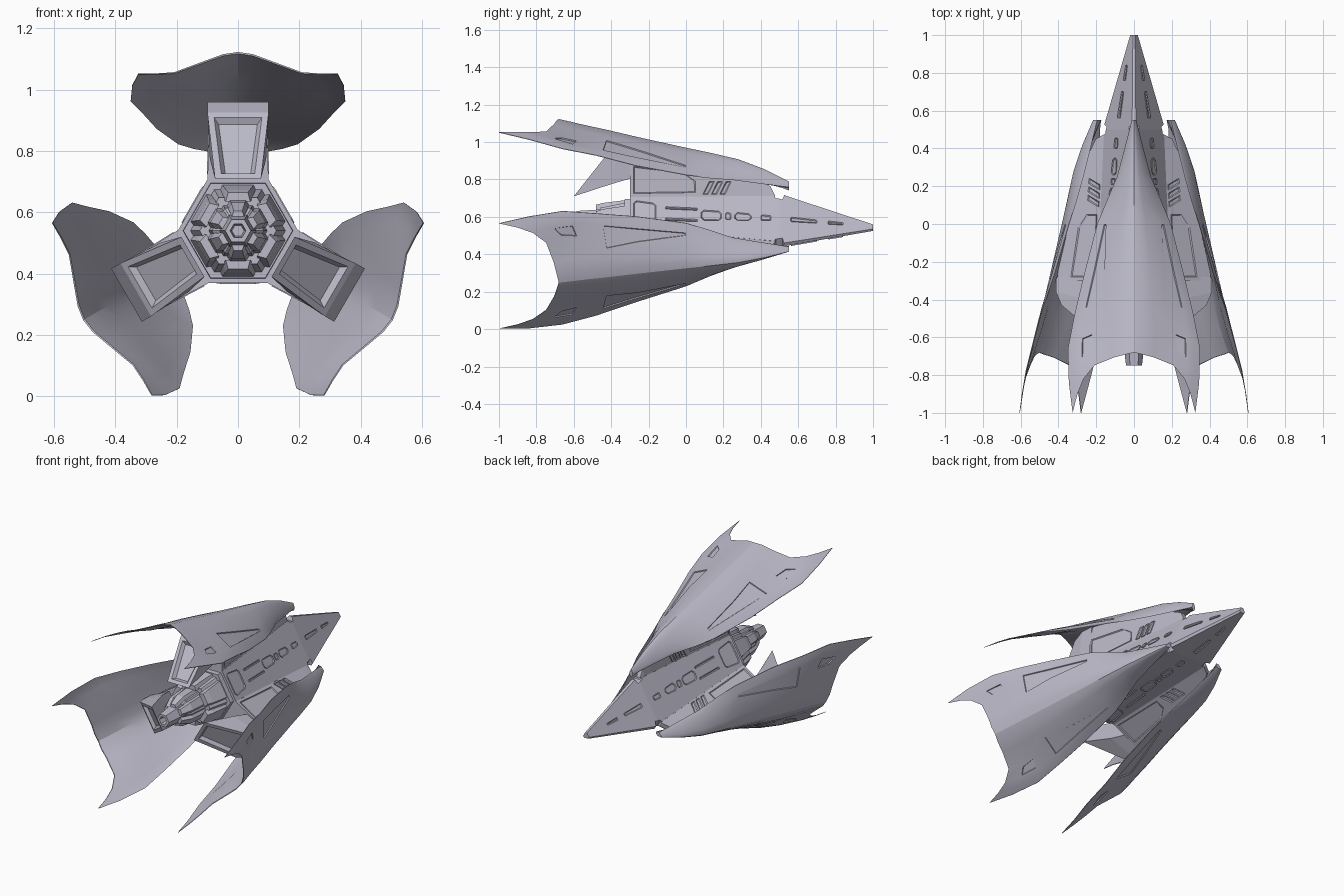
import bpy, bmesh, math
from mathutils import Matrix, Vector

if "Cube" in bpy.data.objects:
    bpy.data.objects.remove(bpy.data.objects["Cube"])

AXIS_Z = 0.54
mat = bpy.data.materials.new("pale lavender grey")
mat.use_nodes = True
colour = (0.50, 0.49, 0.58, 1)
mat.diffuse_color = colour
mat.node_tree.nodes["Principled BSDF"].inputs["Base Color"].default_value = colour


def finish(bm, name, turn=0, smooth=0):
    """Turn a bmesh into an object, rotated about the long axis."""
    me = bpy.data.meshes.new(name)
    bm.to_mesh(me)
    bm.free()
    me.materials.append(mat)
    ob = bpy.data.objects.new(name, me)
    bpy.context.collection.objects.link(ob)
    ob.matrix_world = Matrix.Translation((0, 0, AXIS_Z)) @ Matrix.Rotation(math.radians(turn), 4, 'Y')
    if smooth:
        bpy.ops.object.select_all(action='DESELECT')
        ob.select_set(True)
        bpy.context.view_layer.objects.active = ob
        bpy.ops.object.shade_smooth_by_angle(angle=math.radians(smooth))


def interp(table, y):
    """Linear lookup in (y, value) pairs sorted by rising y."""
    for (a, va), (b, vb) in zip(table, table[1:]):
        if y <= b:
            return va + (vb - va) * (y - a) / (b - a)
    return table[-1][1]


def loft(bm, rings):
    rows = [[bm.verts.new(p) for p in ring] for ring in rings]
    n = len(rows[0])
    for a, b in zip(rows, rows[1:]):
        for i in range(n):
            bm.faces.new((a[i], a[(i + 1) % n], b[(i + 1) % n], b[i]))
    bm.faces.new(rows[0])
    bm.faces.new(rows[-1])
    bmesh.ops.recalc_face_normals(bm, faces=bm.faces)


def plate(bm, pts, out, rise=0.005, rim=0.006):
    """Thin framed plate with a sunken middle."""
    base = [Vector(p) for p in pts]
    f = bm.faces.new([bm.verts.new(p) for p in base])
    f.normal_update()
    if f.normal.dot(Vector(out)) < 0:
        f.normal_flip()
    n = f.normal.copy()
    top = bmesh.ops.extrude_discrete_faces(bm, faces=[f])["faces"][0]
    edge = list(top.verts)
    bmesh.ops.translate(bm, verts=edge, vec=n * rise)
    low = [bm.verts.new(v.co - n * (rise + 0.004)) for v in edge]
    for i in range(len(edge)):
        j = (i + 1) % len(edge)
        bm.faces.new((low[i], low[j], edge[j], edge[i]))
    bmesh.ops.inset_individual(bm, faces=[top], thickness=rim, depth=-rise * 0.9)


# Wing rows: centre y, edge y, half width, centre height, edge height, panel line
ROWS = [(.55, .55, .012, .25, .222, .6), (.42, .40, .05, .315, .24, .6), (.28, .25, .09, .368, .26, .6),
        (.12, .12, .145, .405, .27, .65), (0, 0, .195, .43, .285, .75), (-.25, -.27, .265, .485, .335, .58),
        (-.42, -.48, .315, .525, .39, .46), (-.55, -.66, .35, .553, .425, .6),
        (-.63, -.84, .345, .572, .475, .64), (-.68, -1.0, .325, .583, .513, .64)]


def wing(turn):
    bm = bmesh.new()
    grid, under = [], []
    for i, (yc, ye, xe, rc, re, line) in enumerate(ROWS):
        half = [0, .15, .32, line, .82, .92, 1]
        thick = 0.045 * min(1, (len(ROWS) - 1 - i) / 4 + .06)
        flare = max(0, (i - 5) / 4)
        tops, lows = [], []
        for u in [-h for h in half[:0:-1]] + half:
            a = abs(u)
            y = yc + (ye - yc) * (.25 * a + .75 * a ** 6)
            e = min(1, a / .75)
            drop = (1 - flare) * a ** 1.55 + flare * e * e * (3 - 2 * e)
            r = rc + (re - rc) * drop
            tops.append(bm.verts.new((xe * u, y, r)))
            lows.append(bm.verts.new((xe * u, y, r - thick * (1 - a * a) - .003)))
        grid.append(tops)
        under.append(lows)
    panels, cells = {}, len(grid[0]) - 1
    for i in range(len(ROWS) - 1):
        for j in range(cells):
            f = bm.faces.new((grid[i][j], grid[i][j + 1], grid[i + 1][j + 1], grid[i + 1][j]))
            bm.faces.new((under[i][j], under[i + 1][j], under[i + 1][j + 1], under[i][j + 1]))
            if j in (2, cells - 3) and i in (4, 5, 7):
                panels.setdefault((j, i == 7), []).append(f)
        for j in (0, cells):
            bm.faces.new((grid[i][j], under[i][j], under[i + 1][j], grid[i + 1][j]))
    for i in (0, -1):
        for j in range(cells):
            bm.faces.new((grid[i][j], grid[i][j + 1], under[i][j + 1], under[i][j]))
    bmesh.ops.recalc_face_normals(bm, faces=bm.faces)
    # Sunken panels on each half
    for (j, small), faces in panels.items():
        bmesh.ops.inset_region(bm, faces=faces, thickness=.018 if small else .004)
        bmesh.ops.inset_region(bm, faces=faces, thickness=.003, depth=-.006)
    finish(bm, "wing", turn, 20)


# Hull: triangular nose with trimmed corners, widening to a regular hexagon.
# (y, side distance) and (y, half width of the trimmed corner)
SIDE = [(-.3, .17), (.5, .101), (1, .015)]
CORNER = [(-.3, .1), (.47, .02), (.48, .026), (.515, .026), (.525, .01), (1, .006)]


def hull_ring(y):
    a, w = interp(SIDE, y), interp(CORNER, y)
    r = 2 * a - math.sqrt(3) * w
    return [Matrix.Rotation(math.radians(t), 3, 'Y') @ Vector((s * w, y, r))
            for t in (0, 120, 240) for s in (-1, 1)]


bm = bmesh.new()
loft(bm, [hull_ring(y) for y in (-.3, .47, .48, .5, .515, .525, 1)])
finish(bm, "hull")

# Pylon: (y, top height), (y, top half width)
P_TOP = [(-.3, .42), (0, .395), (.25, .33), (.4, .25), (.45, .225), (.475, .175)]
P_WID = [(-.3, .09), (0, .06), (.25, .035), (.4, .02), (.45, .015), (.475, .013)]
BASE_R = .16


def pylon_side(y, r, s):
    k = (r - BASE_R) / (interp(P_TOP, y) - BASE_R)
    b = interp(CORNER, y)
    return (s * (b + (interp(P_WID, y) - b) * k), y, r)


def pylon(turn):
    bm = bmesh.new()
    loft(bm, [[pylon_side(y, BASE_R, -1), pylon_side(y, BASE_R, 1),
               pylon_side(y, top, 1), pylon_side(y, top, -1)] for y, top in P_TOP])
    finish(bm, "pylon", turn)
    # Side panel and slanted vents
    bm = bmesh.new()
    for s in (-1, 1):
        shapes = [[(-.28, .185), (.05, .19), (.05, .25), (-.02, .30), (-.28, .33)]]
        shapes += [[(y, .18), (y + .028, .18), (y + .062, .25), (y + .034, .25)] for y in (.09, .135, .18)]
        for shape in shapes:
            plate(bm, [pylon_side(y, r, s) for y, r in shape], (s, 0, 0), .005, .007)
    finish(bm, "pylon_panels", turn)


def thruster(turn):
    # Slanted exhaust block behind the pylon
    bm = bmesh.new()
    loft(bm, [[(-.085, -.28, .27), (.085, -.28, .27), (.095, -.28, .42), (-.095, -.28, .42)],
              [(-.092, -.4, .235), (.092, -.4, .235), (.1, -.36, .42), (-.1, -.36, .42)],
              [(-.075, -.6, .17), (.075, -.6, .17), (.1, -.43, .385), (-.1, -.43, .385)]])
    back = [f for f in bm.faces if f.normal.y < -.6 and f.calc_center_median().y < -.48]
    bmesh.ops.inset_region(bm, faces=back, thickness=.03)
    bmesh.ops.inset_region(bm, faces=back, thickness=.02, depth=-.02)
    finish(bm, "thruster", turn)


def hexagon(y, r):
    return [(r * math.cos(math.radians(a)), y, r * math.sin(math.radians(a))) for a in range(0, 360, 60)]


# Stepped engine at the stern
bm = bmesh.new()
loft(bm, [hexagon(y, r) for y, r in
          [(-.29, .18), (-.33, .178), (-.33, .155), (-.46, .125), (-.46, .095), (-.58, .085),
           (-.6, .06), (-.75, .042), (-.75, .026), (-.70, .02)]])
finish(bm, "main_engine")


def hull_face(turn):
    # Windows, machinery housing and frame along an open hull side
    bm = bmesh.new()

    def strip(y0, y1, w0, w1, x=0, cut=.015):
        pts = [(-w0 + cut, y0), (-w0, y0 + cut), (-w1, y1 - cut), (-w1 + cut, y1),
               (w1 - cut, y1), (w1, y1 - cut), (w0, y0 + cut), (w0 - cut, y0)]
        plate(bm, [(x + px, py, interp(SIDE, py)) for px, py in pts], (0, 0, 1), .005, .005)

    strip(.08, .19, .03, .028)
    strip(.21, .24, .02, .02, cut=.006)
    strip(.26, .35, .024, .02)
    strip(.40, .455, .016, .014, cut=.006)
    strip(.56, .70, .013, .009, cut=.004)
    strip(.76, .84, .009, .006, cut=.003)
    for x in (-.035, .035):
        strip(-.11, .06, .006, .006, x, .002)
    strip(-.28, -.16, .07, .06)
    finish(bm, "hull_details", turn)


def petal(turn):
    # Armoured flaps around the engine
    bm = bmesh.new()
    loft(bm, [[(-w, y, r - .03), (w, y, r - .03), (w * .8, y, r), (-w * .8, y, r)]
              for y, w, r in [(-.32, .065, .15), (-.44, .05, .135), (-.48, .04, .125)]])
    loft(bm, [[(-w, y, r - .02), (w, y, r - .02), (w * .7, y, r), (-w * .7, y, r)]
              for y, w, r in [(-.45, .038, .10), (-.58, .032, .092), (-.65, .02, .065)]])
    finish(bm, "engine_flap", turn)


for k in range(3):
    wing(120 * k)
    pylon(120 * k)
    thruster(120 * k)
    hull_face(120 * k + 60)
for k in range(6):
    petal(60 * k)
